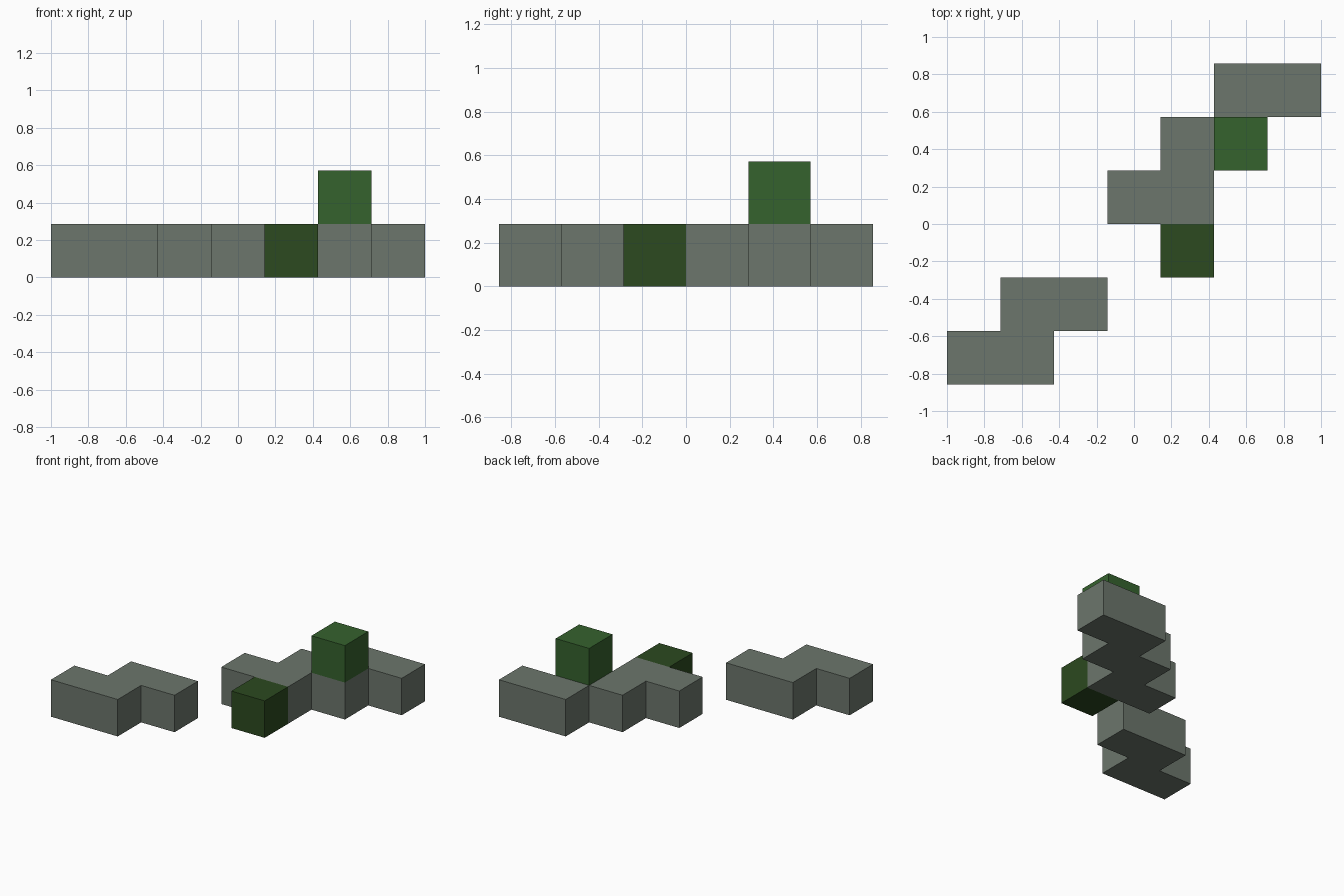
import bpy
import bmesh

if "Cube" in bpy.data.objects:
    bpy.data.objects.remove(bpy.data.objects["Cube"], do_unlink=True)

U = 2 / 7            # edge of one block cell
X0, Y0 = -1.0, -3 * U  # corner of the cell grid


def material(name, rgb):
    mat = bpy.data.materials.new(name)
    mat.use_nodes = True
    mat.diffuse_color = (*rgb, 1)
    mat.node_tree.nodes["Principled BSDF"].inputs["Base Color"].default_value = (*rgb, 1)
    return mat


def prism(name, outline, level, mat):
    """Extrude a counter-clockwise outline of grid points by one cell height."""
    bm = bmesh.new()
    base = bm.faces.new([bm.verts.new((X0 + i * U, Y0 + j * U, level * U)) for i, j in outline])
    top = bmesh.ops.extrude_face_region(bm, geom=[base], use_keep_orig=True)
    verts = [v for v in top["geom"] if isinstance(v, bmesh.types.BMVert)]
    bmesh.ops.translate(bm, verts=verts, vec=(0, 0, U))
    bmesh.ops.recalc_face_normals(bm, faces=bm.faces)
    mesh = bpy.data.meshes.new(name)
    bm.to_mesh(mesh)
    bm.free()
    mesh.materials.append(mat)
    obj = bpy.data.objects.new(name, mesh)
    bpy.context.collection.objects.link(obj)
    return obj


def staircase(col, row, rows):
    """Outline of rows two cells wide, each shifted one cell to +x."""
    right = [(col + 2 + k, row + k + d) for k in range(rows) for d in (0, 1)]
    left = [(col + k, row + k + d) for k in reversed(range(rows)) for d in (1, 0)]
    return right + left


def square(col, row):
    return [(col, row), (col + 1, row), (col + 1, row + 1), (col, row + 1)]


grey = material("stone grey", (0.150, 0.181, 0.150))
green = material("leaf green", (0.036, 0.122, 0.027))
dark = material("dark green", (0.025, 0.067, 0.014))

# Grey zigzag blocks
prism("short_zigzag_block", staircase(0, 0, 2), 0, grey)
prism("long_zigzag_block", staircase(3, 3, 3), 0, grey)

# Green cubes: one on the ground, one on top of the long block
prism("ground_cube", square(4, 2), 0, dark)
prism("raised_cube", square(5, 4), 1, green)
